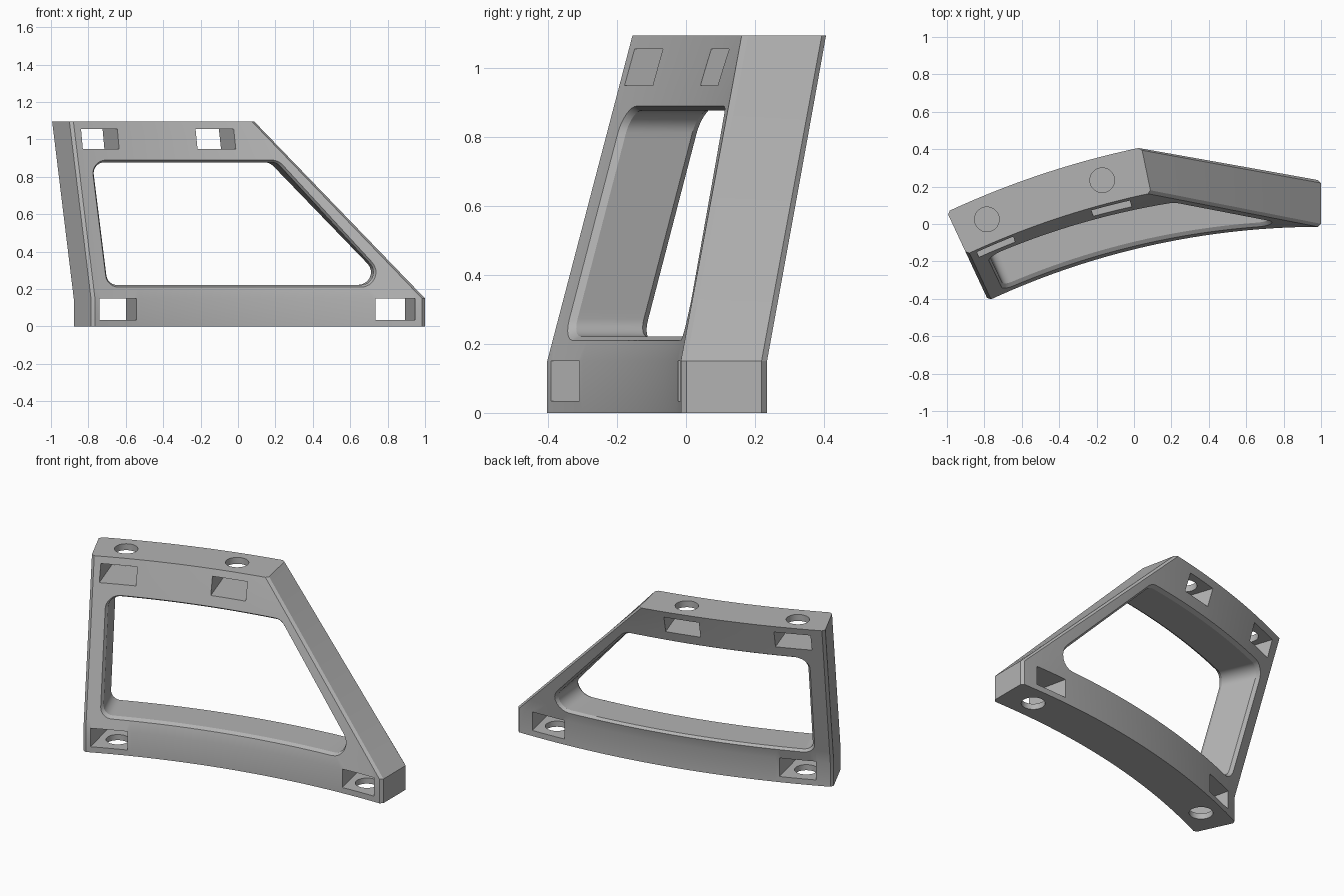
import bpy, bmesh, math
from mathutils import Vector

if "Cube" in bpy.data.objects:
    bpy.data.objects.remove(bpy.data.objects["Cube"])

# Overall dimensions of the curved, outward-leaning frame
CX, CY = 1.0, -4.225
R_BASE, R_TOP, THICK = 4.21, 4.483, 0.25
Z_KNEE, Z_TOP = 0.15, 1.095
LEFT, RIGHT_TOP = 25.0, 11.7
BEVEL = 0.016


def polar(deg, radius):
    a = math.radians(deg)
    return Vector((CX - radius * math.sin(a), CY + radius * math.cos(a)))


def wall(u, k, z):
    """Point on the wall: u along its length, k through its thickness."""
    t = max(0.0, (z - Z_KNEE) / (Z_TOP - Z_KNEE))
    low = polar(LEFT * (1 - u), R_BASE + THICK * k)
    high = polar(LEFT + (RIGHT_TOP - LEFT) * u, R_TOP + THICK * k)
    p = low.lerp(high, t)
    return Vector((p.x, p.y, z))


def u_at(x, z):
    """Find u on the front surface for a given x and z."""
    a, b = -0.2, 1.2
    for _ in range(30):
        m = (a + b) / 2
        if wall(m, 0, z).x < x:
            a = m
        else:
            b = m
    return (a + b) / 2


def loft(name, rings):
    """Closed solid through rings of equal point count."""
    bm = bmesh.new()
    loops = [[bm.verts.new(p) for p in ring] for ring in rings]
    n = len(loops[0])
    for low, high in zip(loops, loops[1:]):
        for i in range(n):
            j = (i + 1) % n
            bm.faces.new((low[i], low[j], high[j], high[i]))
    bm.faces.new(loops[0])
    bm.faces.new(loops[-1])
    bmesh.ops.recalc_face_normals(bm, faces=bm.faces)
    mesh = bpy.data.meshes.new(name)
    bm.to_mesh(mesh)
    bm.free()
    obj = bpy.data.objects.new(name, mesh)
    bpy.context.collection.objects.link(obj)
    return obj


def footprint(z, steps=48):
    """Horizontal section with chamfered ends."""
    length = (wall(1, 0, z) - wall(0, 0, z)).length
    du, dk = BEVEL / length, BEVEL / THICK
    us = [du + (1 - 2 * du) * i / steps for i in range(steps + 1)]
    front = [wall(u, 0, z) for u in us]
    back = [wall(u, 1, z) for u in reversed(us)]
    right = [wall(1, dk, z), wall(1, 1 - dk, z)]
    left = [wall(0, 1 - dk, z), wall(0, dk, z)]
    return front + right + back + left


def rounded_outline(corners, radii, inset, arc=8, side=20):
    """Rounded polygon in x-z, moved inward by inset."""
    pts, n = [], len(corners)
    for i, c in enumerate(corners):
        a = (corners[i - 1] - c).normalized()
        b = (corners[(i + 1) % n] - c).normalized()
        angle = a.angle(b)
        r = radii[i] - inset
        corner = c + (a + b) * inset / math.sin(angle)
        centre = corner + (a + b) * r / math.sin(angle)
        reach = r / math.tan(angle / 2)
        s, e = corner + a * reach - centre, corner + b * reach - centre
        sweep = math.pi - angle
        for j in range(arc + 1):
            f = j / arc
            d = (s * math.sin((1 - f) * sweep) + e * math.sin(f * sweep)) / math.sin(sweep)
            pts.append(centre + d)
    out = []
    for i, p in enumerate(pts):
        out.append(p)
        if i % (arc + 1) == arc:
            q = pts[(i + 1) % len(pts)]
            out += [p.lerp(q, j / side) for j in range(1, side)]
    return out


def cut(target, cutter):
    cutter.hide_render = True
    mod = target.modifiers.new("cut", 'BOOLEAN')
    mod.operation, mod.solver, mod.object = 'DIFFERENCE', 'EXACT', cutter
    bpy.ops.object.select_all(action='DESELECT')
    bpy.context.view_layer.objects.active = target
    target.select_set(True)
    bpy.ops.object.modifier_apply(modifier=mod.name)
    bpy.data.objects.remove(cutter)


# Frame body: upright foot, then leaning wall
levels = [0.0] + [Z_KNEE + (Z_TOP - Z_KNEE) * i / 12 for i in range(13)]
frame = loft("window_frame", [footprint(z) for z in levels])

# Window opening with a chamfered rim on both faces
corners = [Vector(c) for c in ((-0.70, 0.21), (0.84, 0.21), (0.215, 0.89), (-0.785, 0.89))]
radii = (0.07, 0.08, 0.08, 0.07)
rings = []
for k, inset in ((-1.5, -0.012), (-0.08, -0.012), (0.08, 0.012),
                 (0.92, 0.012), (1.08, -0.012), (2.8, -0.012)):
    outline = rounded_outline(corners, radii, inset)
    rings.append([wall(u_at(p.x, p.y), k, p.y) for p in outline])
cut(frame, loft("window_cutter", rings))

# Mounting slots through the wall, each with a vertical bolt hole
LOW = (4.335, 12.5, 0.035, 0.15, -0.1, 0.09)
HIGH = (4.61, 18.4, 0.95, 1.055, 1.0, 1.2)
for angle, spec in ((22.66, LOW), (2.47, LOW), (22.8, HIGH), (14.7, HIGH)):
    radius, turn, z0, z1, h0, h1 = spec
    p = polar(angle, radius)
    bpy.ops.mesh.primitive_cube_add(size=1, location=(p.x, p.y, (z0 + z1) / 2),
                                    rotation=(0, 0, math.radians(turn)))
    slot = bpy.context.object
    slot.scale = (0.21, 0.8, z1 - z0)
    cut(frame, slot)
    bpy.ops.mesh.primitive_cylinder_add(vertices=40, radius=0.066, depth=h1 - h0,
                                        location=(p.x, p.y, (h0 + h1) / 2))
    cut(frame, bpy.context.object)

# Single grey finish
grey = bpy.data.materials.new("plain_grey")
grey.use_nodes = True
grey.diffuse_color = (0.45, 0.45, 0.45, 1)
grey.node_tree.nodes["Principled BSDF"].inputs["Base Color"].default_value = (0.45, 0.45, 0.45, 1)
frame.data.materials.clear()
frame.data.materials.append(grey)
for face in frame.data.polygons:
    face.material_index = 0

bpy.ops.object.select_all(action='DESELECT')
bpy.context.view_layer.objects.active = frame
frame.select_set(True)
bpy.ops.object.shade_smooth_by_angle(angle=math.radians(20))
